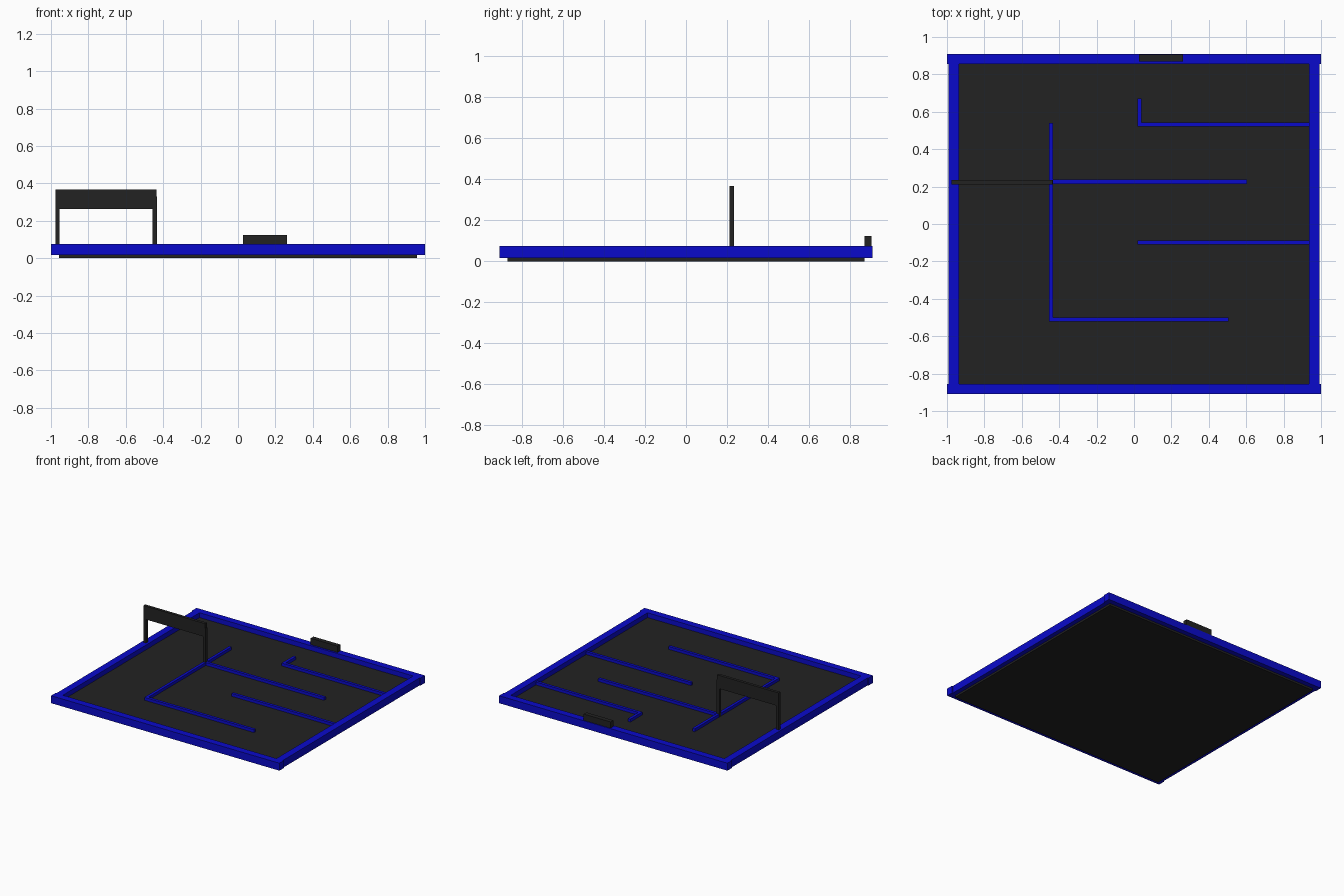
import bpy

cube = bpy.data.objects.get("Cube")
if cube:
    bpy.data.objects.remove(cube, do_unlink=True)


def make_material(name, colour):
    mat = bpy.data.materials.new(name)
    mat.use_nodes = True
    mat.diffuse_color = colour
    mat.node_tree.nodes["Principled BSDF"].inputs["Base Color"].default_value = colour
    return mat


blue = make_material("deep blue", (0.003, 0.003, 0.6, 1))
black = make_material("charcoal black", (0.016, 0.016, 0.016, 1))


def box(name, x, y, z, mat):
    """Box given by its (min, max) range on each axis."""
    bpy.ops.mesh.primitive_cube_add(size=1, location=[sum(r) / 2 for r in (x, y, z)])
    obj = bpy.context.object
    obj.name = name
    obj.scale = [r[1] - r[0] for r in (x, y, z)]
    bpy.ops.object.transform_apply(location=False, rotation=False, scale=True)
    obj.data.materials.append(mat)
    return obj


# Floor board
FLOOR = 0.037
box("floor_board", (-0.957, 0.957), (-0.87, 0.87), (0, FLOOR), black)

# Raised border
RIM = (0.016, 0.075)
box("front_border", (-1, 1), (-0.91, -0.855), RIM, blue)
box("back_border", (-1, 1), (0.855, 0.91), RIM, blue)
box("right_border", (-0.993, -0.936), (-0.855, 0.855), RIM, blue)
box("left_border", (0.936, 0.993), (-0.855, 0.855), RIM, blue)

# Low maze walls on the floor
WALL = (FLOOR - 0.01, 0.06)
T = 0.022
walls = {
    "long_cross_wall": ((-0.455, -0.455 + T), (-0.522, 0.54)),
    "front_wall": ((-0.455 + T, 0.505), (-0.522, -0.522 + T)),
    "middle_wall": ((-0.455 + T, 0.603), (0.215, 0.215 + T)),
    "left_front_wall": ((0.018, 0.936), (-0.109, -0.109 + T)),
    "left_back_wall": ((0.018, 0.936), (0.52, 0.52 + T)),
    "short_return_wall": ((0.018, 0.018 + T), (0.52 + T, 0.67)),
}
for name, (x, y) in walls.items():
    box(name, x, y, WALL, blue)

# Gate: two posts and a banner panel
GATE_Y = (0.212, 0.235)
box("gate_outer_post", (-0.977, -0.955), GATE_Y, (0.05, 0.33), black)
box("gate_inner_post", (-0.456, -0.434), GATE_Y, (FLOOR, 0.33), black)
box("gate_panel", (-0.977, -0.437), GATE_Y, (0.262, 0.367), black)

# Block on the back border
box("back_block", (0.028, 0.263), (0.87, 0.905), (0.07, 0.125), black)
